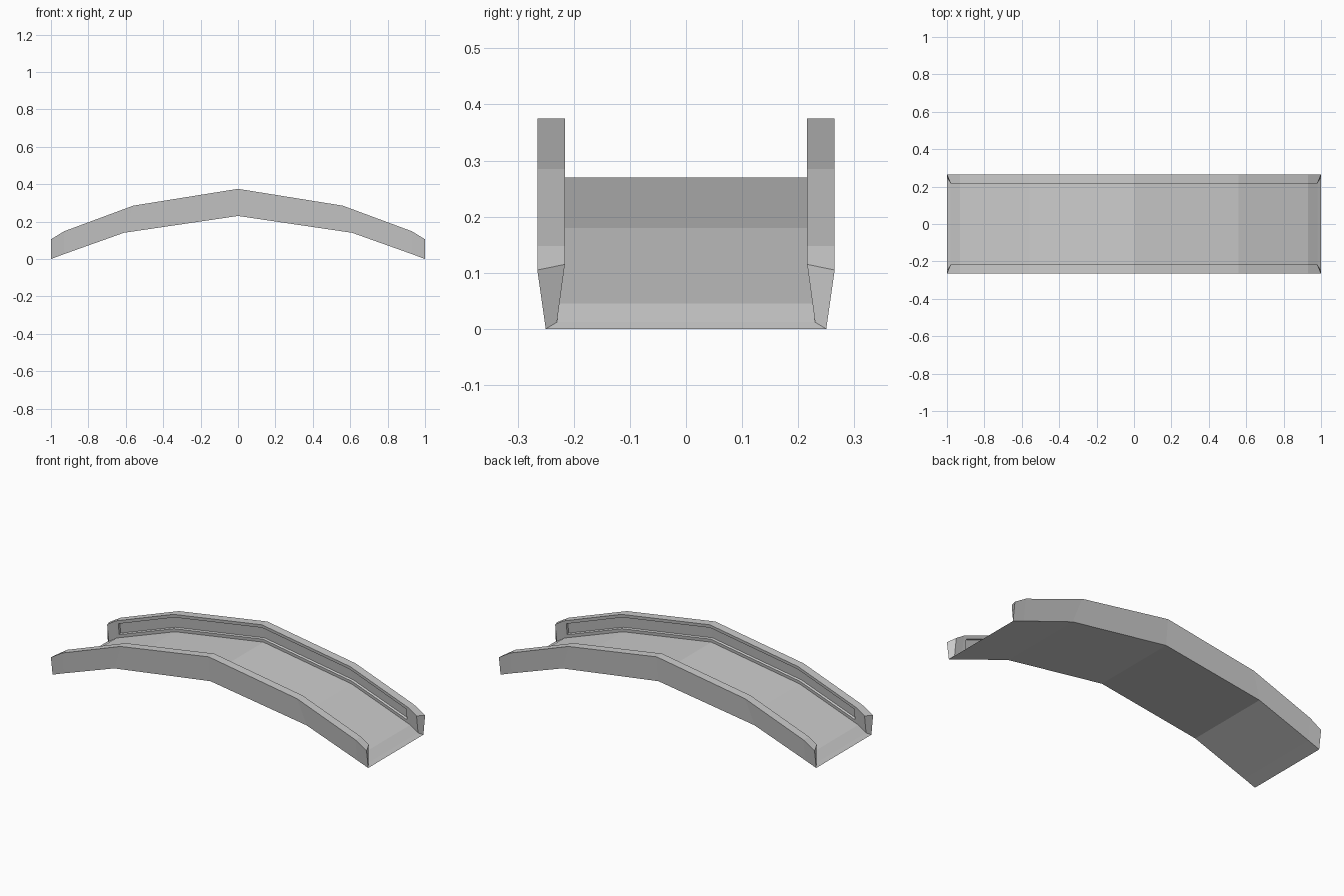
import bpy, bmesh

if "Cube" in bpy.data.objects:
    bpy.data.objects.remove(bpy.data.objects["Cube"])

# Rails of the half span, as (x, z) from the middle to the end
BOTTOM = [(0, .23), (.61, .14), (.93, .026), (1, 0)]
TOP_OUT = [(0, .375), (.56, .285), (.93, .148), (1, .105)]
TOP_IN = TOP_OUT[:3] + [(.98, .115)]
DECK = [(0, .27), (.56, .18), (.93, .045), (.98, .012)]


def full(rail):
    """Mirror a half rail so it runs from end to end."""
    return [(-x, z) for x, z in reversed(rail[1:])] + rail


# Cross-section: rail and side offset, going round the bridge
half = [(BOTTOM, .25), (TOP_OUT, .265), (TOP_IN, .216), (DECK, .23)]
section = half + [(r, -y) for r, y in reversed(half)]

bm = bmesh.new()
rails = [[bm.verts.new((x, y, z)) for x, z in full(r)] for r, y in section]
n, stations = len(rails), len(rails[0])

# Outer skin, deck and underside
panels = []
for i in range(n):
    a, b = rails[i], rails[(i + 1) % n]
    for s in range(stations - 1):
        f = bm.faces.new((a[s], a[s + 1], b[s + 1], b[s]))
        if i in (2, 4) and 0 < s < stations - 2:
            panels.append(f)

# Wall ends and sloping deck lips
for s in (0, stations - 1):
    for ids in ((0, 1, 2, 3), (7, 6, 5, 4), (0, 3, 4, 7)):
        bm.faces.new([rails[i][s] for i in ids])
bmesh.ops.recalc_face_normals(bm, faces=bm.faces[:])

# Recessed panels on the inner wall faces: flat rim, then sunk floor
bmesh.ops.inset_region(bm, faces=panels, thickness=.018, use_even_offset=True,
                       use_boundary=True)
bmesh.ops.inset_region(bm, faces=panels, thickness=.002, depth=-.012,
                       use_even_offset=True, use_boundary=True)

mesh = bpy.data.meshes.new("arched_bridge")
bm.to_mesh(mesh)
bm.free()
bpy.context.collection.objects.link(bpy.data.objects.new("arched_bridge", mesh))
